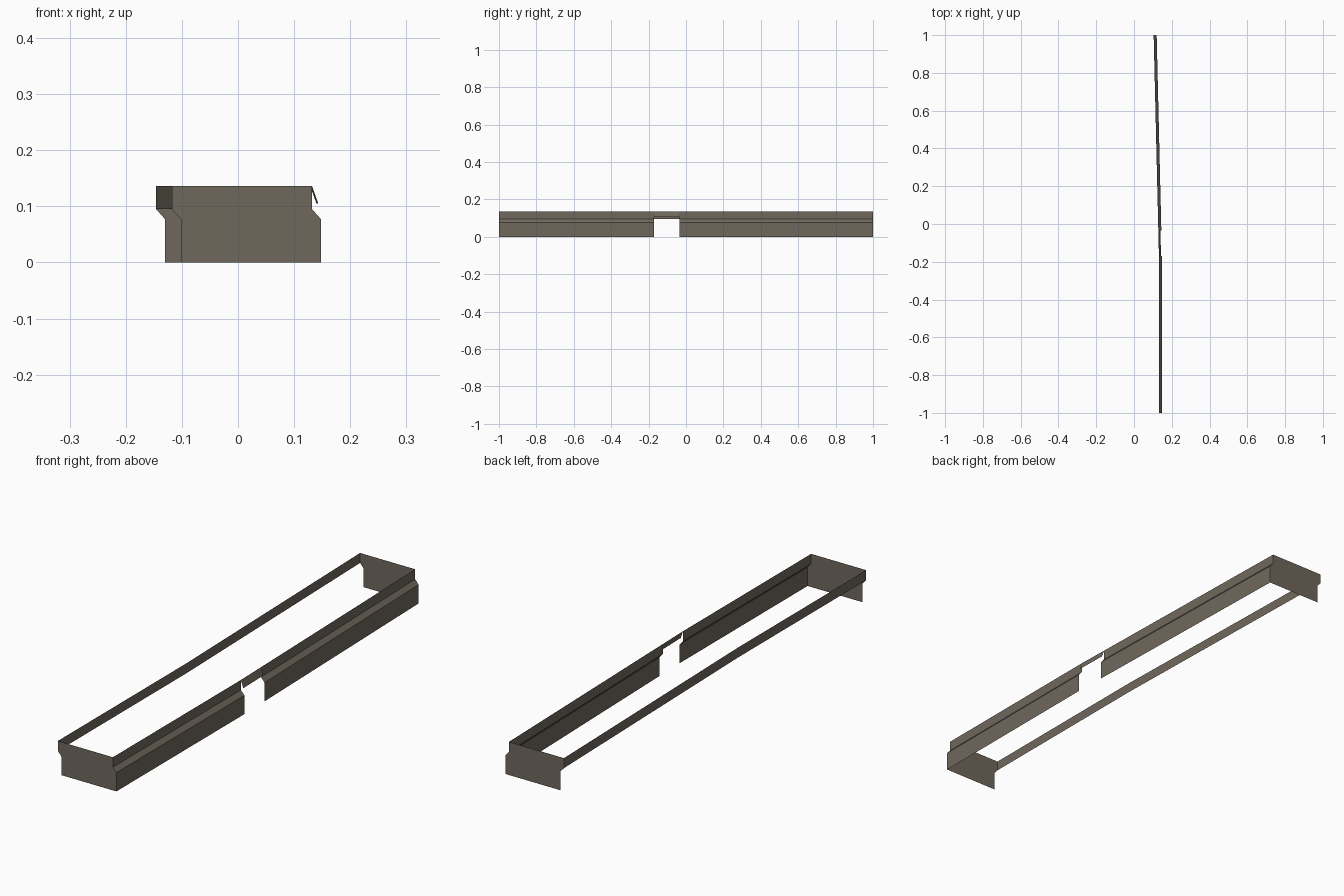
import bpy
import bmesh

cube = bpy.data.objects.get("Cube")
if cube:
    bpy.data.objects.remove(cube)

mat = bpy.data.materials.new("weathered grey brown")
mat.use_nodes = True
colour = (0.16, 0.137, 0.108, 1)
mat.diffuse_color = colour
mat.node_tree.nodes["Principled BSDF"].inputs["Base Color"].default_value = colour

BACK, FRONT = 1.0, -1.0
GAP_START, GAP_END = -0.17, -0.035
WIDTH = 0.25

# Cross-section of the long right wall at the front, as (x, z)
TOP, SHOULDER = (0.132, 0.136), (0.132, 0.095)
WALL = [TOP, SHOULDER, (0.148, 0.077), (0.148, 0)]
STRIP = [(x - WIDTH, z) for x, z in (TOP, SHOULDER)]
CANOPY = [TOP, (0.143, 0.105)]


def place(point, y):
    """Put a profile point at y, following the bend in the plan."""
    x, z = point
    bend = max(0, y - GAP_START) / (BACK - GAP_START)
    return (x - 0.028 * bend, y, z)


def finish(name, bm):
    mesh = bpy.data.meshes.new(name)
    bm.to_mesh(mesh)
    bm.free()
    mesh.materials.append(mat)
    obj = bpy.data.objects.new(name, mesh)
    bpy.context.collection.objects.link(obj)


def sheet(name, profile, stations):
    """Sweep an open profile along y."""
    bm = bmesh.new()
    rows = [[bm.verts.new(place(p, y)) for p in profile] for y in stations]
    for a, b in zip(rows, rows[1:]):
        for i in range(len(profile) - 1):
            bm.faces.new((a[i], a[i + 1], b[i + 1], b[i]))
    finish(name, bm)


def end_panel(name, y):
    """Close an end with a panel stepped on both edges."""
    bm = bmesh.new()
    left_edge = [(x - WIDTH, z) for x, z in WALL]
    verts = [bm.verts.new(place(p, y)) for p in left_edge + WALL[::-1]]
    face = bm.faces.new(verts)
    face.normal_update()
    if face.normal.y * y < 0:
        face.normal_flip()
    finish(name, bm)


# Long stepped wall, either side of the doorway
sheet("front_wall_section", WALL, (FRONT, GAP_START))
sheet("back_wall_section", WALL, (GAP_END, BACK))

# Sloping canopy over the doorway
sheet("doorway_canopy", CANOPY, (GAP_START, GAP_END))

# Opposite side has only the upper strip
sheet("upper_side_strip", STRIP[::-1], (FRONT, GAP_START, BACK))

# Ends
end_panel("front_end_panel", FRONT)
end_panel("back_end_panel", BACK)
